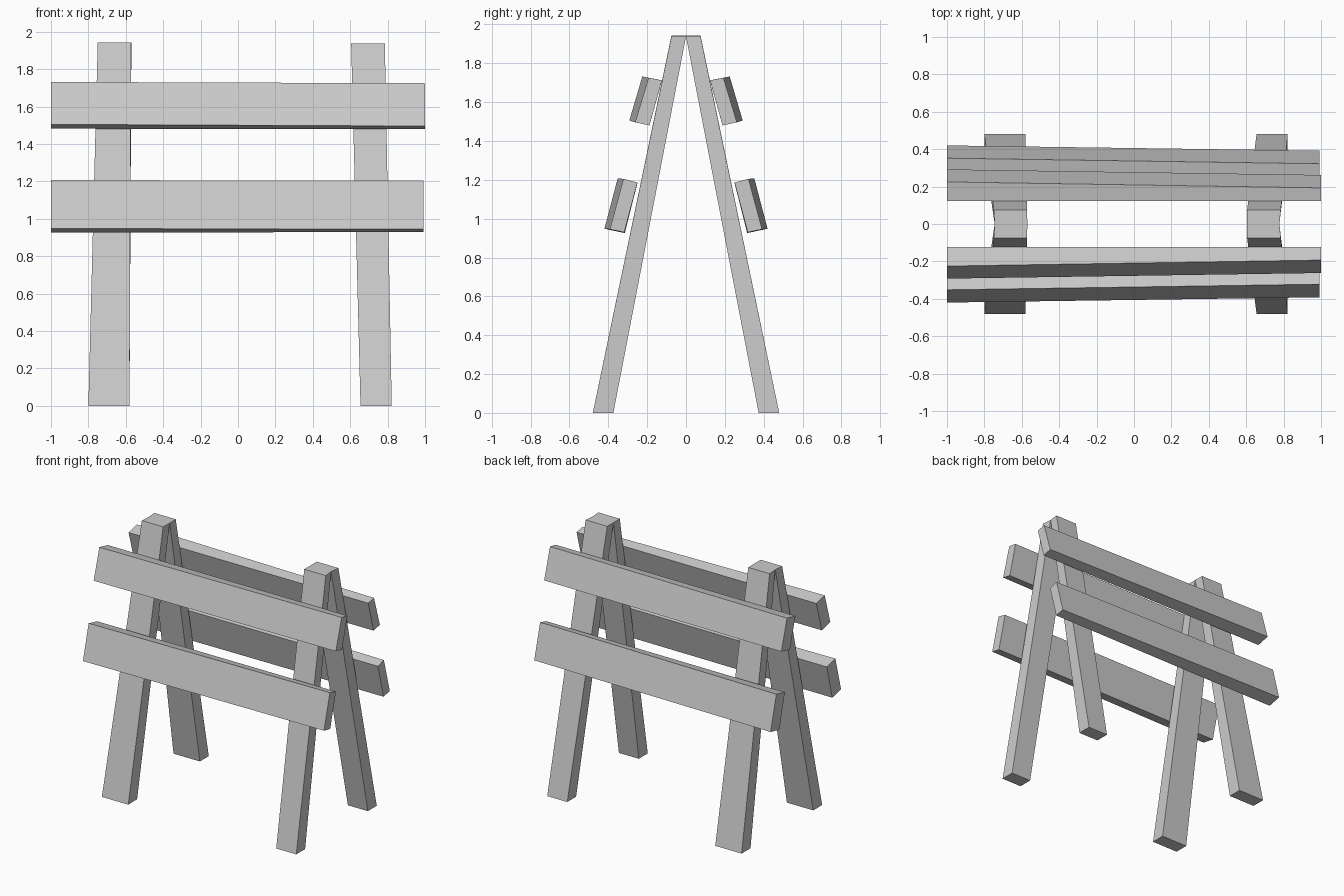
import bpy, bmesh

if "Cube" in bpy.data.objects:
    bpy.data.objects.remove(bpy.data.objects["Cube"])


def beam(name, end_a, end_b):
    """Skin a four-sided beam between two end quads, with its twin across y = 0."""
    for side, s in (("front", 1), ("back", -1)):
        bm = bmesh.new()
        a = [bm.verts.new((x, s * y, z)) for x, y, z in end_a]
        b = [bm.verts.new((x, s * y, z)) for x, y, z in end_b]
        bm.faces.new(a)
        bm.faces.new(b[::-1])
        for i in range(4):
            j = (i + 1) % 4
            bm.faces.new((a[j], a[i], b[i], b[j]))
        bmesh.ops.recalc_face_normals(bm, faces=bm.faces)
        mesh = bpy.data.meshes.new(f"{side}_{name}")
        bm.to_mesh(mesh)
        bm.free()
        obj = bpy.data.objects.new(f"{side}_{name}", mesh)
        bpy.context.collection.objects.link(obj)


def leg(name, foot, top, top_inner, z):
    """Leaning leg: x ranges at the foot, outer top edge and inner top edge."""
    (f0, f1), (t0, t1), (i0, i1) = foot, top, top_inner
    beam(name,
         [(f0, -.48, 0), (f1, -.48, 0), (f1, -.374, 0), (f0, -.374, 0)],
         [(t0, -.075, z), (t1, -.075, z), (i1, 0, z), (i0, 0, z)])


def board(name, left, right, x_right):
    """Tilted board: (y, z) section at the left and right end."""
    beam(name, [(-1, y, z) for y, z in left],
         [(x_right, y, z) for y, z in right])


# Legs, meeting in pairs at the top
leg("left_leg", (-.80, -.58), (-.75, -.572), (-.745, -.57), 1.943)
leg("right_leg", (.655, .822), (.605, .785), (.605, .777), 1.938)

# Cross boards, slightly thinner towards the right end
board("upper_board",
      [(-.124, 1.71), (-.225, 1.732), (-.292, 1.505), (-.19, 1.482)],
      [(-.124, 1.712), (-.193, 1.725), (-.262, 1.496), (-.188, 1.48)], 1)
board("lower_board",
      [(-.25, 1.183), (-.352, 1.207), (-.42, .948), (-.315, .926)],
      [(-.25, 1.186), (-.322, 1.205), (-.392, .945), (-.318, .93)], .992)
